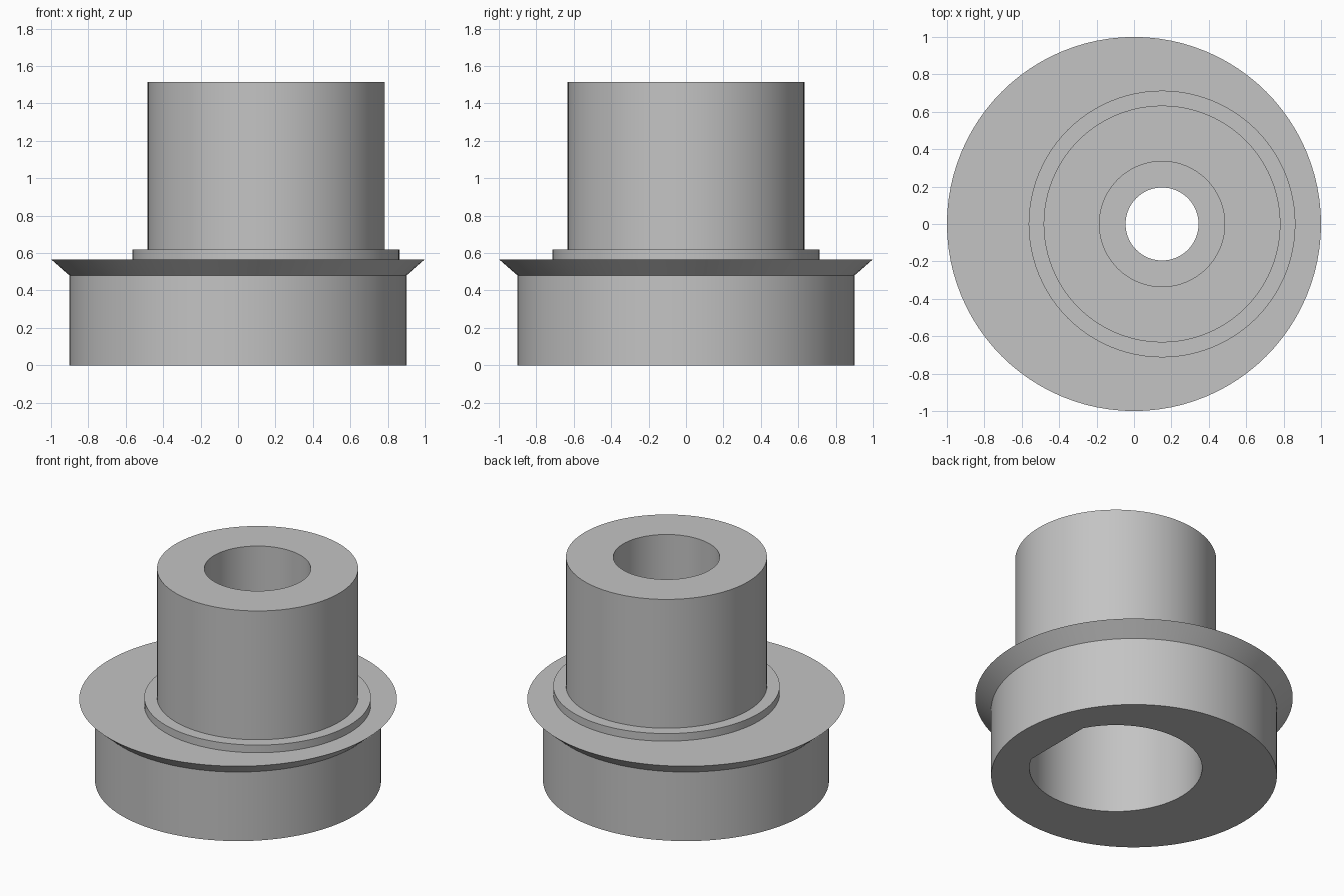
import bpy, bmesh, math

AXIS_X = 0.15      # offset of the upper barrel and all bores
SEGMENTS = 96

cube = bpy.data.objects.get("Cube")
if cube:
    bpy.data.objects.remove(cube, do_unlink=True)

steel = bpy.data.materials.new("plain grey")
steel.use_nodes = True
grey = (0.55, 0.55, 0.55, 1)
steel.diffuse_color = grey
steel.node_tree.nodes["Principled BSDF"].inputs["Base Color"].default_value = grey


def lathe(name, profile, cx=0.0, flat_x=None):
    """Solid of revolution from (radius, z) pairs, optionally trimmed by a flat."""
    bm = bmesh.new()
    rings = []
    for r, z in profile:
        rings.append([bm.verts.new((cx + r * math.cos(a), r * math.sin(a), z))
                      for a in (2 * math.pi * i / SEGMENTS for i in range(SEGMENTS))])
    bm.faces.new(rings[0][::-1])
    bm.faces.new(rings[-1])
    for low, high in zip(rings, rings[1:]):
        for i in range(SEGMENTS):
            j = (i + 1) % SEGMENTS
            bm.faces.new((low[i], low[j], high[j], high[i]))
    if flat_x is not None:
        cut = bmesh.ops.bisect_plane(bm, geom=bm.verts[:] + bm.edges[:] + bm.faces[:],
                                     plane_co=(flat_x, 0, 0), plane_no=(1, 0, 0),
                                     clear_outer=True)
        edges = [e for e in cut["geom_cut"] if isinstance(e, bmesh.types.BMEdge)]
        bmesh.ops.holes_fill(bm, edges=edges, sides=0)
    bmesh.ops.recalc_face_normals(bm, faces=bm.faces[:])
    mesh = bpy.data.meshes.new(name)
    bm.to_mesh(mesh)
    bm.free()
    mesh.materials.append(steel)
    obj = bpy.data.objects.new(name, mesh)
    bpy.context.collection.objects.link(obj)
    return obj


def combine(target, tool, operation):
    """Apply a boolean and discard the tool."""
    mod = target.modifiers.new(operation.lower(), "BOOLEAN")
    mod.operation = operation
    mod.solver = "EXACT"
    mod.object = tool
    bpy.context.view_layer.objects.active = target
    bpy.ops.object.modifier_apply(modifier=mod.name)
    bpy.data.objects.remove(tool, do_unlink=True)


# Base drum with a bevelled, knife-edged flange
hub = lathe("flanged_hub", [(0.9, 0), (0.9, 0.48), (1.0, 0.567)])

# Eccentric shoulder ring and barrel
barrel = lathe("barrel", [(0.713, 0.4), (0.713, 0.62), (0.633, 0.62), (0.633, 1.515)], AXIS_X)
combine(hub, barrel, "UNION")

# Lower pocket with one flat side, upper bore, and the narrow hole joining them
combine(hub, lathe("pocket", [(0.544, -0.1), (0.544, 0.85)], AXIS_X, flat_x=0.632), "DIFFERENCE")
combine(hub, lathe("upper_bore", [(0.335, 1.05), (0.335, 1.6)], AXIS_X), "DIFFERENCE")
combine(hub, lathe("through_hole", [(0.195, 0.7), (0.195, 1.2)], AXIS_X), "DIFFERENCE")

# Smooth walls, crisp rims
bpy.ops.object.select_all(action="DESELECT")
hub.select_set(True)
bpy.context.view_layer.objects.active = hub
bpy.ops.object.shade_smooth_by_angle(angle=math.radians(25))
